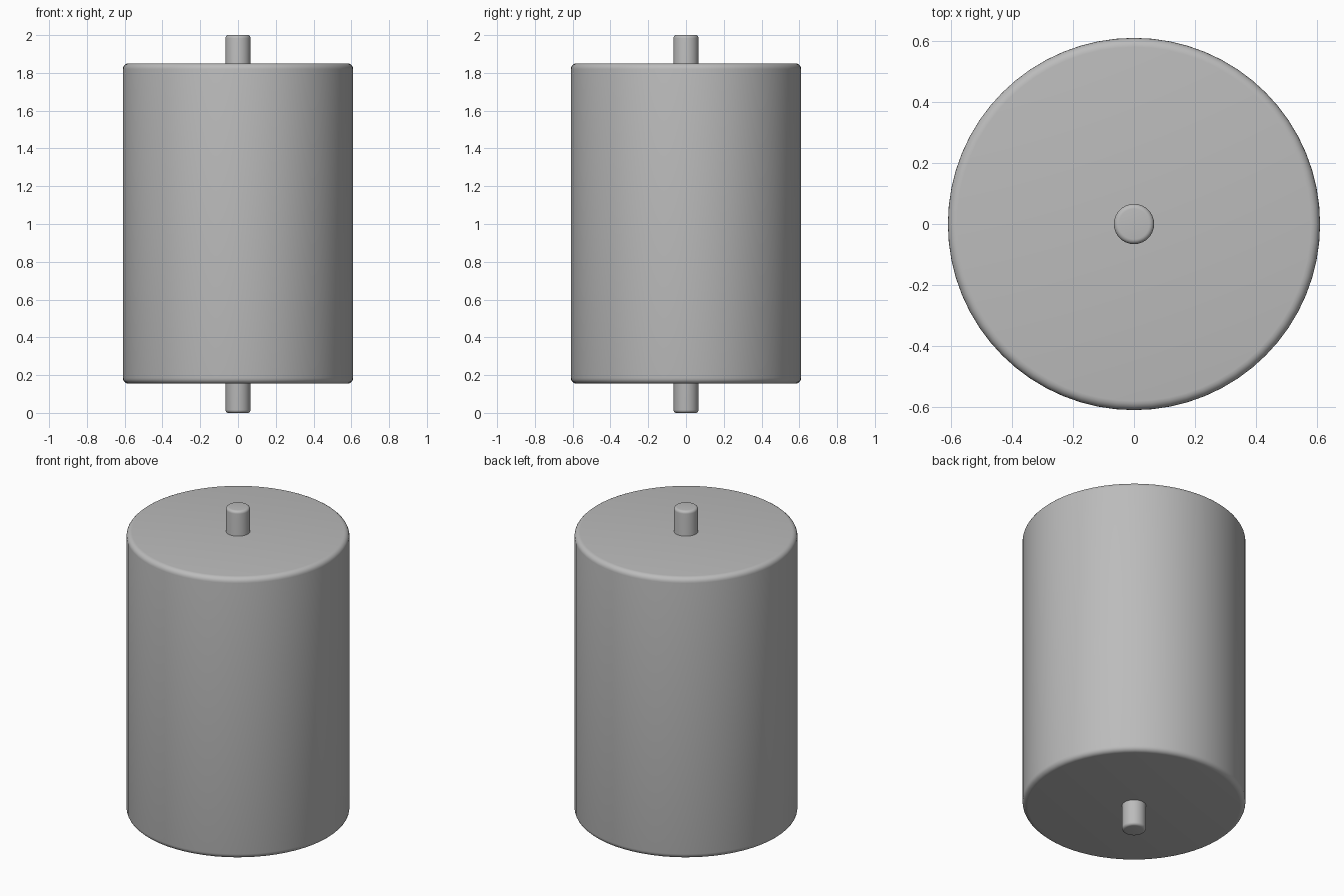
import bpy
import bmesh
import math

# Remove the default object
cube = bpy.data.objects.get("Cube")
if cube:
    bpy.data.objects.remove(cube, do_unlink=True)

# Single grey material
grey = bpy.data.materials.new("plain grey")
grey.use_nodes = True
colour = (0.5, 0.5, 0.5, 1)
grey.diffuse_color = colour
grey.node_tree.nodes["Principled BSDF"].inputs["Base Color"].default_value = colour


def rounded_cylinder(name, radius, bottom, top, rounding, sides):
    """Upright cylinder with both rims rounded."""
    bm = bmesh.new()
    bmesh.ops.create_cone(bm, cap_ends=True, segments=sides, radius1=radius,
                          radius2=radius, depth=top - bottom)
    bmesh.ops.translate(bm, verts=bm.verts, vec=(0, 0, (top + bottom) / 2))
    rims = [e for e in bm.edges if abs(e.verts[0].co.z - e.verts[1].co.z) < 0.001]
    bmesh.ops.bevel(bm, geom=rims, offset=rounding, segments=5, profile=0.5,
                    affect='EDGES')
    mesh = bpy.data.meshes.new(name)
    bm.to_mesh(mesh)
    bm.free()
    mesh.materials.append(grey)
    obj = bpy.data.objects.new(name, mesh)
    bpy.context.collection.objects.link(obj)
    bpy.ops.object.select_all(action='DESELECT')
    obj.select_set(True)
    bpy.context.view_layer.objects.active = obj
    bpy.ops.object.shade_smooth_by_angle(angle=math.radians(30))
    return obj


# Drum body and the axle that runs through it
rounded_cylinder("drum_body", 0.61, 0.155, 1.85, 0.03, 64)
rounded_cylinder("axle", 0.066, 0, 2, 0.016, 32)
